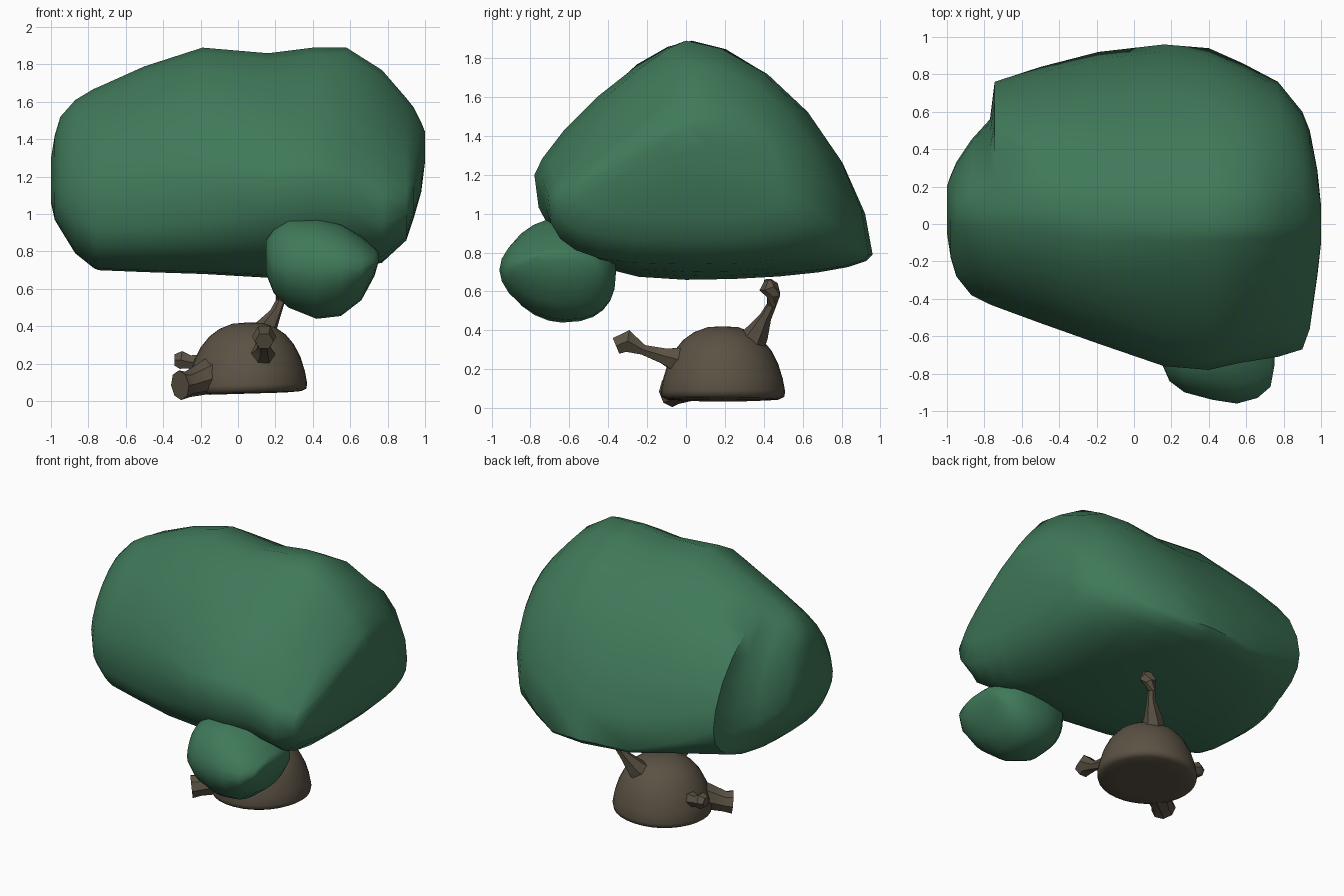
import bpy, bmesh, math
from mathutils import Vector


def material(name, rgb):
    m = bpy.data.materials.new(name)
    m.diffuse_color = (*rgb, 1)
    return m


GREEN = material("leaf_green", (0.05, 0.19, 0.1))
BROWN = material("bark_brown", (0.105, 0.084, 0.057))


def skin_rings(name, rings, mat, angle):
    """Join equal-sized rings of points into a closed, smooth-shaded mesh."""
    bm = bmesh.new()
    vs = [[bm.verts.new(p) for p in ring] for ring in rings]
    n = len(rings[0])
    for a, b in zip(vs, vs[1:]):
        for i in range(n):
            j = (i + 1) % n
            bm.faces.new((a[i], a[j], b[j], b[i]))
    bm.faces.new(vs[0])
    bm.faces.new(vs[-1])
    bmesh.ops.recalc_face_normals(bm, faces=bm.faces)
    me = bpy.data.meshes.new(name)
    bm.to_mesh(me)
    bm.free()
    me.materials.append(mat)
    ob = bpy.data.objects.new(name, me)
    bpy.context.collection.objects.link(ob)
    bpy.ops.object.select_all(action='DESELECT')
    ob.select_set(True)
    bpy.context.view_layer.objects.active = ob
    bpy.ops.object.shade_smooth_by_angle(angle=math.radians(angle))
    return ob


def blob(name, stations, powers):
    """Loft along x; each section is four superellipse quarters."""
    rings = []
    for x, y0, zf, yt, zt, y1, zb, zlow in stations:
        pw = powers(x)  # front top, back top, back low, front low
        quarters = ((y1, zb, zt, pw[1], 0), (y0, zf, zt, pw[0], 1),
                    (y0, zf, zlow, pw[3], 0), (y1, zb, zlow, pw[2], 1))
        ring = []
        for ys, zs, ze, p, flip in quarters:
            for i in range(6):
                t = math.pi / 2 * i / 6
                if flip:
                    t = math.pi / 2 - t
                u = max(math.cos(t), 0) ** p
                v = max(math.sin(t), 0) ** p
                ring.append((x, yt + (ys - yt) * u, zs + (ze - zs) * v))
        rings.append(ring)
    return skin_rings(name, rings, GREEN, 50)


# Main canopy: x, front y, front z, ridge y, ridge z, back y, back z, low z
canopy = [
    (-1.0, -0.05, 1.16, 0.08, 1.3, 0.2, 1.2, 1.06),
    (-0.98, -0.18, 1.12, 0.06, 1.42, 0.26, 1.1, 0.97),
    (-0.95, -0.28, 1.10, 0.06, 1.52, 0.33, 1.05, 0.92),
    (-0.87, -0.38, 1.08, 0.07, 1.61, 0.45, 1.0, 0.79),
    (-0.77, -0.43, 1.08, 0.09, 1.67, 0.56, 0.95, 0.71),
    (-0.745, -0.44, 1.08, 0.09, 1.68, 0.76, 1.02, 0.70),
    (-0.5, -0.53, 1.1, 0.08, 1.79, 0.84, 0.9, 0.69),
    (-0.19, -0.64, 1.15, 0.03, 1.89, 0.92, 0.80, 0.68),
    (0.16, -0.76, 1.18, 0.0, 1.86, 0.96, 0.79, 0.66),
    (0.4, -0.78, 1.2, 0.0, 1.89, 0.94, 0.79, 0.68),
    (0.58, -0.74, 1.18, 0.0, 1.89, 0.86, 0.85, 0.70),
    (0.77, -0.71, 1.1, 0.0, 1.77, 0.76, 0.95, 0.74),
    (0.90, -0.67, 1.08, 0.02, 1.62, 0.6, 1.05, 0.86),
    (0.94, -0.56, 1.14, 0.03, 1.57, 0.5, 1.12, 0.98),
    (0.98, -0.28, 1.28, 0.04, 1.49, 0.29, 1.25, 1.12),
    (1.0, -0.1, 1.36, 0.0, 1.44, 0.1, 1.36, 1.28),
]

# Section roundness along x: x, front top, back top, back low, front low
ROUND = [(-1.0, 1.3, 1.1, 0.9, 0.8), (-0.74, 1.2, 1.15, 0.9, 0.65),
         (-0.19, 1.25, 1.2, 1.0, 0.68), (0.16, 1.5, 1.2, 1.0, 0.85),
         (0.58, 1.6, 1.15, 0.9, 0.82), (0.77, 1.7, 1.05, 0.75, 0.65),
         (0.94, 1.7, 1.0, 0.7, 0.7), (1.0, 1.2, 0.95, 0.8, 0.8)]


def canopy_powers(x):
    for a, b in zip(ROUND, ROUND[1:]):
        if x <= b[0]:
            k = (x - a[0]) / (b[0] - a[0])
            return [p + (q - p) * k for p, q in zip(a[1:], b[1:])]


blob("main_canopy", canopy, canopy_powers)

# Small low clump hanging at the front
clump = [
    (0.15, -0.75, 0.78, -0.66, 0.86, -0.57, 0.78, 0.68),
    (0.19, -0.84, 0.72, -0.66, 0.92, -0.48, 0.75, 0.58),
    (0.27, -0.90, 0.72, -0.66, 0.97, -0.39, 0.7, 0.5),
    (0.42, -0.94, 0.71, -0.64, 0.98, -0.36, 0.7, 0.44),
    (0.55, -0.96, 0.71, -0.62, 0.95, -0.36, 0.7, 0.455),
    (0.66, -0.93, 0.71, -0.62, 0.88, -0.39, 0.7, 0.54),
    (0.73, -0.87, 0.74, -0.64, 0.82, -0.46, 0.72, 0.67),
    (0.75, -0.76, 0.78, -0.65, 0.80, -0.55, 0.77, 0.74),
]
blob("small_clump", clump, lambda x: (1.05, 0.9, 0.8, 1.1))

# Domed stump, slightly tilted along x at the base
profile = [(0.01, 0.42), (0.08, 0.416), (0.15, 0.39), (0.205, 0.35),
           (0.25, 0.295), (0.285, 0.225), (0.308, 0.15), (0.32, 0.085),
           (0.315, 0.058), (0.29, 0.045), (0.2, 0.04), (0.02, 0.04)]
rings = []
for r, z in profile:
    ring = []
    for i in range(32):
        a = math.tau * i / 32
        ring.append((0.05 + r * math.cos(a), 0.19 + r * math.sin(a),
                     z + 0.03 * r * math.cos(a)))
    rings.append(ring)
skin_rings("stump", rings, BROWN, 60)


def limb(name, path, sides=6):
    """Tapered faceted branch through (x, y, z, radius) points."""
    pts = [Vector(p[:3]) for p in path]
    rings = []
    for i, p in enumerate(pts):
        d = pts[min(i + 1, len(pts) - 1)] - pts[max(i - 1, 0)]
        q = d.to_track_quat('Z', 'Y')
        r = path[i][3]
        rings.append([p + q @ Vector((r * math.cos(math.tau * k / sides),
                                      r * math.sin(math.tau * k / sides), 0))
                      for k in range(sides)])
    return skin_rings(name, rings, BROWN, 40)


# Branches and root stubs
limb("tall_branch", [(0.12, 0.33, 0.33, 0.08), (0.15, 0.37, 0.39, 0.06),
                     (0.20, 0.41, 0.47, 0.032), (0.225, 0.44, 0.53, 0.025),
                     (0.24, 0.45, 0.58, 0.04), (0.25, 0.425, 0.625, 0.05),
                     (0.26, 0.42, 0.66, 0.02)])
limb("front_branch", [(0.13, -0.05, 0.25, 0.07), (0.14, -0.12, 0.27, 0.045),
                      (0.14, -0.22, 0.30, 0.03), (0.14, -0.30, 0.345, 0.065),
                      (0.14, -0.36, 0.32, 0.05)])
limb("side_knob", [(-0.19, 0.25, 0.2, 0.06), (-0.26, 0.26, 0.21, 0.04),
                   (-0.305, 0.26, 0.22, 0.055), (-0.34, 0.26, 0.22, 0.035)])
limb("root_stub", [(-0.14, 0.05, 0.14, 0.10), (-0.2, 0.0, 0.115, 0.085),
                   (-0.27, -0.045, 0.09, 0.07), (-0.31, -0.075, 0.085, 0.08)], 8)
